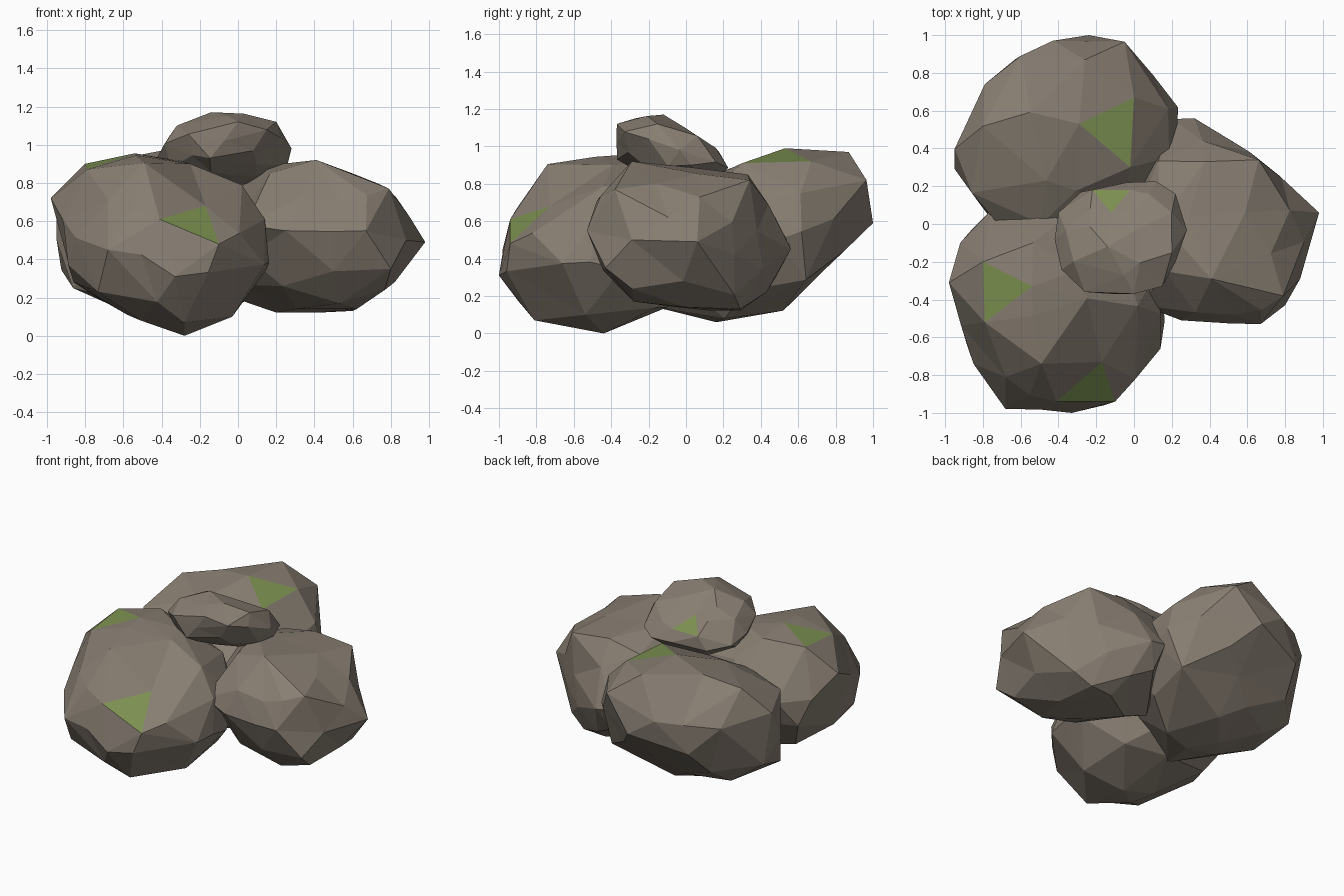
import bpy, bmesh, math
from mathutils import Vector, Matrix, Euler

if "Cube" in bpy.data.objects:
    bpy.data.objects.remove(bpy.data.objects["Cube"])


def material(name, colour):
    m = bpy.data.materials.new(name)
    m.diffuse_color = (*colour, 1)
    m.use_nodes = True
    m.node_tree.nodes["Principled BSDF"].inputs["Base Color"].default_value = m.diffuse_color
    return m


STONE = material("stone brown", (0.245, 0.208, 0.168))
MOSS = material("moss green", (0.2, 0.28, 0.08))


def outline_planes(pts, axes):
    """Turn each edge of a 2D outline into an outward facing cutting plane."""
    mid = sum((Vector(p) for p in pts), Vector((0, 0))) / len(pts)
    planes = []
    for a, b in zip(pts, pts[1:] + pts[:1]):
        a, b = Vector(a), Vector(b)
        n = Vector((b.y - a.y, a.x - b.x)).normalized()
        if n.dot(a - mid) < 0:
            n = -n
        if max(n.dot(Vector(p) - a) for p in pts) > 0.03:
            continue
        n3 = Vector((0, 0, 0))
        n3[axes[0]], n3[axes[1]] = n
        planes.append((n3, n.dot(a) + 0.004))
    return planes


def boulder(name, front, right, top, spin, moss=(), knobs=()):
    """Faceted boulder: an icosphere fitted to three outlines and a few knobs."""
    views = ((front, (0, 2)), (right, (1, 2)), (top, (0, 1)))
    lo, hi = [9] * 3, [-9] * 3
    for pts, ax in views:
        for p in pts:
            for k in (0, 1):
                lo[ax[k]] = min(lo[ax[k]], p[k])
                hi[ax[k]] = max(hi[ax[k]], p[k])
    c = (Vector(lo) + Vector(hi)) / 2
    h = (Vector(hi) - Vector(lo)) / 2

    # rounded limit shape that leans the same way as the outlines
    q = Matrix.Diagonal([v * v for v in h])
    planes = []
    for pts, (i, j) in views:
        du = [p[0] - c[i] for p in pts]
        dv = [p[1] - c[j] for p in pts]
        corr = sum(a * b for a, b in zip(du, dv)) / math.sqrt(
            sum(a * a for a in du) * sum(b * b for b in dv))
        q[i][j] = q[j][i] = corr * h[i] * h[j]
        planes += outline_planes(pts, (i, j))
    qi = q.inverted()

    def reach(d, r):
        for n, off in planes:
            s = n.dot(d)
            if s > 1e-4:
                r = min(r, (off - n.dot(c)) / s)
        return r

    # keep the mossy facets clear of other corners
    patches = [[Vector(p) for p in t] for t in moss]
    clear = []
    for t in patches:
        m = sum(t, Vector()) / 3
        clear.append((m, 1.15 * max((p - m).length for p in t)))
    fixed = [p for t in patches for p in t] + [Vector(p) for p in knobs]

    def is_free(p, gap):
        return (all((p - m).length > gap * h.x for m in fixed)
                and all((p - m).length > r for m, r in clear))

    # corner points along each outline, at the depth where the rim lies
    for pts, (i, j) in views:
        k = 3 - i - j
        inv = Matrix(((q[i][i], q[i][j]), (q[i][j], q[j][j]))).inverted()
        for p in pts:
            e = Vector((p[0] - c[i], p[1] - c[j]))
            if any(abs(f[i] - p[0]) + abs(f[j] - p[1]) < 0.04 for f in fixed):
                continue
            w = Vector((0, 0, 0))
            w[i], w[j] = e
            w[k] = Vector((q[k][i], q[k][j])).dot(inv @ e)
            w = c + w.normalized() * reach(w.normalized(), w.length)
            if is_free(w, 0.22):
                fixed.append(w)

    ball = bmesh.new()
    bmesh.ops.create_icosphere(ball, subdivisions=2, radius=1,
                               matrix=Euler(spin).to_matrix().to_4x4())
    corners = list(fixed)
    for v in ball.verts:
        d = Vector(v.co[k] * h[k] for k in range(3)).normalized()
        p = c + d * reach(d, 1.1 / math.sqrt(d.dot(qi @ d)))
        if is_free(p, 0.27):
            corners.append(p)
    ball.free()

    # join the corners on a rounded copy, then move them into place
    bm = bmesh.new()
    place = {}
    for p in corners:
        u = Vector((p[k] - c[k]) / h[k] for k in range(3))
        place[bm.verts.new(u.normalized() * u.length ** 0.3)] = p
    res = bmesh.ops.convex_hull(bm, input=bm.verts[:])
    inner = {g for g in res["geom_interior"] if isinstance(g, bmesh.types.BMVert)}
    for v in bm.verts:
        v.co = place[v]
    bmesh.ops.delete(bm, geom=list(inner), context='VERTS')
    bmesh.ops.recalc_face_normals(bm, faces=bm.faces[:])
    for f in bm.faces:
        for tri in patches:
            if all(min((v.co - p).length for p in tri) < 0.002 for v in f.verts):
                f.material_index = 1

    me = bpy.data.meshes.new(name)
    bm.to_mesh(me)
    bm.free()
    me.materials.append(STONE)
    me.materials.append(MOSS)
    bpy.context.collection.objects.link(bpy.data.objects.new(name, me))


# front left boulder
boulder("front_boulder",
        [(-.98, .72), (-.8, .9), (-.53, .96), (-.25, .9), (.02, .79), (.14, .61), (.17, .38),
         (.17, .26), (-.03, .1), (-.28, .0), (-.58, .11), (-.86, .28)],
        [(-1, .31), (-.94, .61), (-.74, .9), (-.36, .96), (-.1, .93), (.08, .7), (.11, .42),
         (-.1, .14), (-.44, .0), (-.81, .07)],
        [(-.98, -.31), (-.92, -.1), (-.76, .07), (-.51, .11), (-.2, .08), (.06, -.1), (.17, -.42),
         (.14, -.66), (-.1, -.94), (-.33, -1), (-.68, -.98), (-.85, -.74)],
        (.3, .2, .5),
        [((-.41, -.94, .61), (-.17, -.73, .68), (-.1, -.94, .48)),
         ((-.8, -.2, .9), (-.54, -.33, .955), (-.79, -.52, .87))],
        [(-.49, -.74, .905), (-.68, -.81, .71), (-.68, -.98, .45), (-.33, -1, .31),
         (-.28, -.44, 0), (-.98, -.31, .72)])

# right boulder
boulder("right_boulder",
        [(-.07, .5), (.02, .78), (.13, .9), (.41, .92), (.79, .77), (.9, .62), (.98, .49),
         (.82, .28), (.6, .13), (.2, .12), (.03, .18)],
        [(-.53, .56), (-.48, .7), (-.3, .92), (.33, .85), (.44, .69), (.56, .45), (.43, .22),
         (.28, .11), (-.28, .17), (-.45, .35)],
        [(-.07, -.1), (.05, .35), (.2, .56), (.32, .56), (.67, .34), (.98, .06), (.88, -.3),
         (.8, -.44), (.67, -.53), (.25, -.51), (.04, -.43)],
        (.7, .1, .9), (),
        [(.98, .06, .49), (.67, -.53, .55), (.79, -.38, .77), (.8, -.43, .35), (.88, -.29, .5),
         (.41, -.29, .92), (.25, -.51, .55), (.66, .34, .82), (.32, .56, .45), (.6, .29, .13)])

# back left boulder, leaning up towards the back
boulder("back_boulder",
        [(-.98, .5), (-.95, .7), (-.8, .88), (-.55, .94), (-.29, .99), (0, .93), (.18, .75),
         (.24, .5), (.1, .23), (-.1, .08), (-.3, .06), (-.55, .11), (-.88, .24)],
        [(-.16, .14), (.14, .06), (.52, .12), (.73, .33), (1, .59), (.96, .82), (.86, .97),
         (.54, .99), (.23, .88), (0, .75), (-.15, .5), (-.2, .3)],
        [(-.98, .34), (-.79, .74), (-.6, .89), (-.43, .97), (-.24, 1), (-.05, .97), (.1, .79),
         (.24, .62), (.24, .55), (.15, .2), (-.1, -.1), (-.4, -.2), (-.7, -.05)],
        (.2, .6, .1),
        [((0, .67, .92), (-.29, .53, .99), (-.02, .3, .91))],
        [(-.26, .87, .97), (-.05, .965, .82), (-.24, 1, .59)])

# small flat stone on top, leaning down towards the back
boulder("top_stone",
        [(-.42, .94), (-.32, 1.1), (-.14, 1.17), (.03, 1.165), (.2, 1.12), (.28, .98),
         (.26, .9), (.1, .8), (-.2, .78), (-.38, .86)],
        [(-.37, .93), (-.37, 1.12), (-.27, 1.15), (-.12, 1.17), (.17, .98), (.22, .89),
         (.24, .82), (.15, .77), (-.05, .78), (-.25, .86)],
        [(-.42, -.1), (-.4, .06), (-.28, .17), (-.05, .24), (.12, .23), (.22, .16), (.28, -.03),
         (.22, -.2), (.15, -.33), (0, -.37), (-.26, -.36), (-.4, -.25)],
        (.4, .3, .2),
        [((-.22, .18, .965), (-.02, .18, .965), (-.12, .06, 1.05))],
        [(0, -.37, 1.12), (-.14, -.12, 1.17)])
